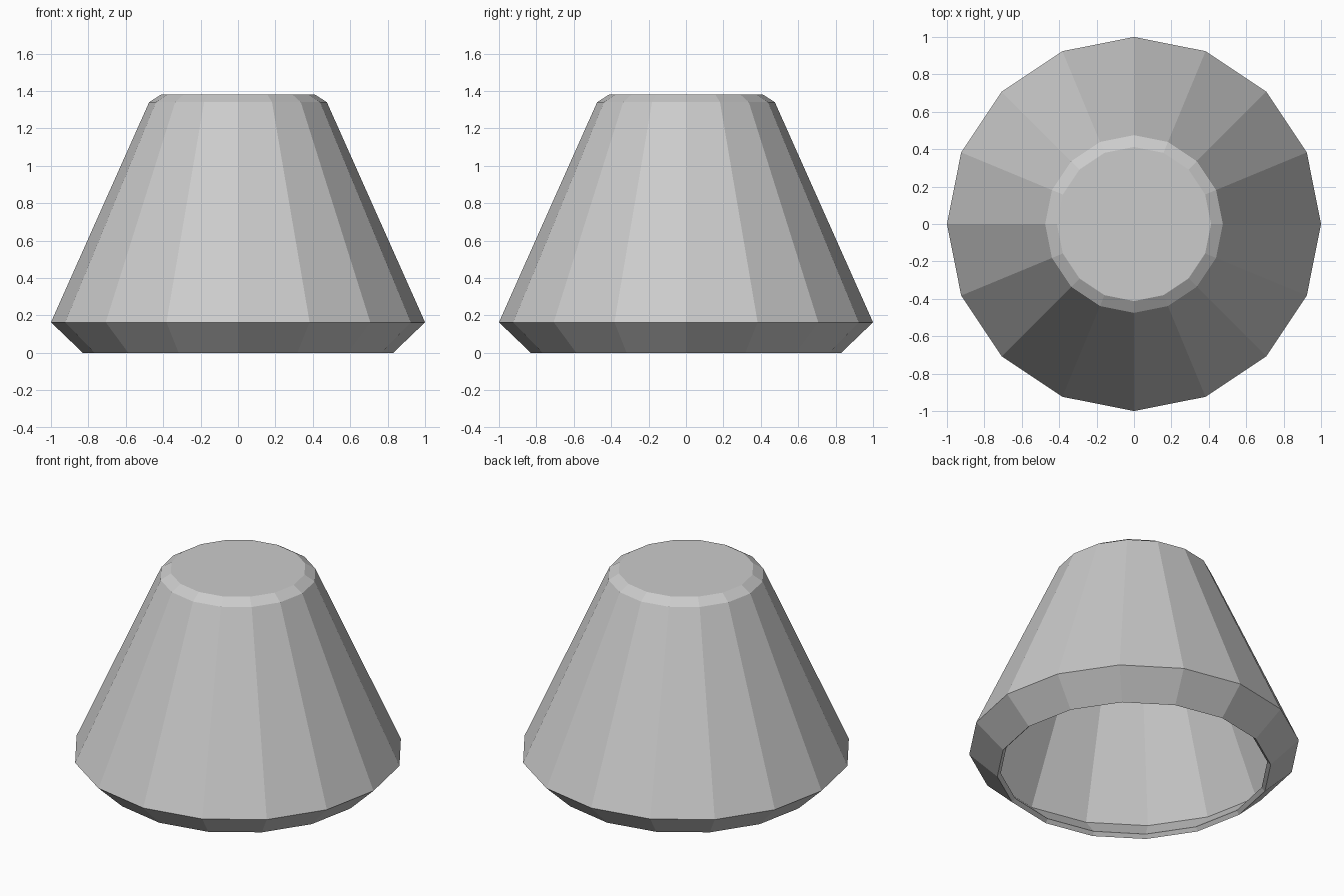
import bpy, bmesh, math

if "Cube" in bpy.data.objects:
    bpy.data.objects.remove(bpy.data.objects["Cube"])

SIDES = 16
# outer profile (radius, height), open at the bottom
PROFILE = [(0.83, 0.0), (1.0, 0.163), (0.475, 1.34), (0.412, 1.38)]

bm = bmesh.new()
rings = []
for r, z in PROFILE:
    rings.append([bm.verts.new((r * math.cos(2 * math.pi * i / SIDES),
                                r * math.sin(2 * math.pi * i / SIDES), z))
                  for i in range(SIDES)])

# flat side panels between neighbouring rings
for low, high in zip(rings, rings[1:]):
    for i in range(SIDES):
        j = (i + 1) % SIDES
        bm.faces.new((low[i], low[j], high[j], high[i]))

# closed top
bm.faces.new(rings[-1])

mesh = bpy.data.meshes.new("hollow_shade")
bm.to_mesh(mesh)
bm.free()
shade = bpy.data.objects.new("hollow_shade", mesh)
bpy.context.collection.objects.link(shade)

# thin wall, growing inwards
wall = shade.modifiers.new("wall", 'SOLIDIFY')
wall.thickness = 0.03
wall.offset = -1
wall.use_even_offset = True
